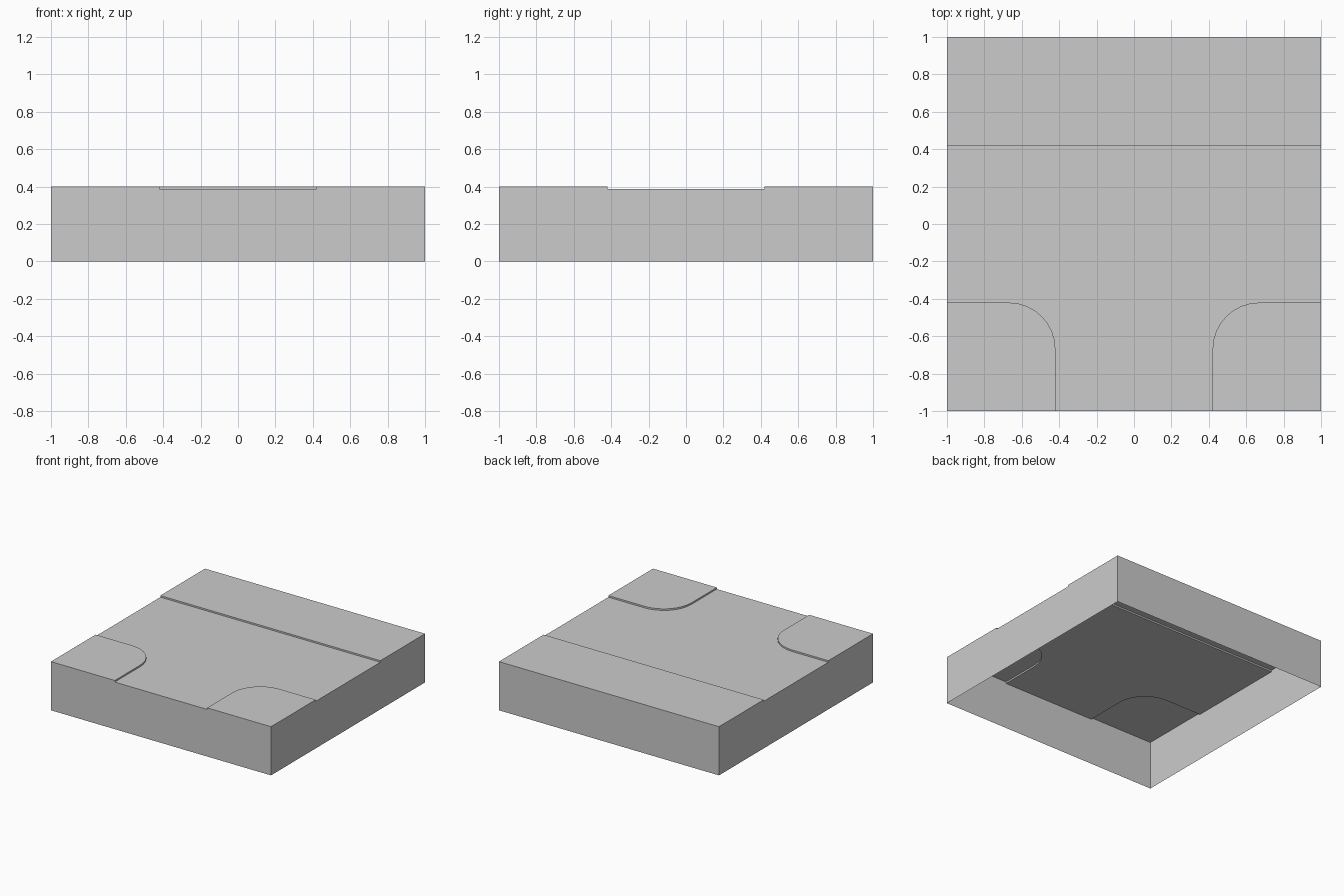
import bpy, bmesh
from math import sin, cos, pi

if "Cube" in bpy.data.objects:
    bpy.data.objects.remove(bpy.data.objects["Cube"])

TOP, ROAD = 0.40, 0.387   # pavement and road heights
W, R, SEG = 0.42, 0.25, 8  # road half width, corner radius, corner steps


def on_rim(a, b):
    return any(abs(a[i]) == 1 and a[i] == b[i] for i in (0, 1))


def sheet(name, pts, z, kerb):
    """Flat top (counter-clockwise outline) with skirts: rim edges drop to the ground,
    inner edges drop to the road when kerb is set."""
    bm = bmesh.new()
    top = [bm.verts.new((x, y, z)) for x, y in pts]
    bm.faces.new(top)
    for i, a in enumerate(pts):
        j = (i + 1) % len(pts)
        b = pts[j]
        if on_rim(a, b):
            low = 0
        elif kerb:
            low = ROAD
        else:
            continue
        va, vb = bm.verts.new((*a, low)), bm.verts.new((*b, low))
        bm.faces.new((va, vb, top[j], top[i]))
    bmesh.ops.remove_doubles(bm, verts=bm.verts, dist=1e-5)
    me = bpy.data.meshes.new(name)
    bm.to_mesh(me)
    bm.free()
    ob = bpy.data.objects.new(name, me)
    bpy.context.collection.objects.link(ob)
    bpy.context.view_layer.objects.active = ob
    bpy.ops.object.select_all(action='DESELECT')
    ob.select_set(True)
    bpy.ops.object.shade_smooth_by_angle(angle=pi / 6)


# Rounded kerb line of the left corner, from the front rim to the left rim
arc = [(-W - R + R * cos(t), -W - R + R * sin(t))
       for t in (pi / 2 * k / SEG for k in range(SEG + 1))]
left = [(-W, -1)] + arc + [(-1, -W)]
right = [(-x, y) for x, y in reversed(left)]  # left rim order mirrored

# Pavements
sheet("left_corner_pavement", left + [(-1, -1)], TOP, True)
sheet("right_corner_pavement", right + [(1, -1)], TOP, True)
sheet("back_pavement", [(-1, W), (1, W), (1, 1), (-1, 1)], TOP, True)

# T-junction road surface
sheet("road", left[::-1] + right[::-1] + [(1, W), (-1, W)], ROAD, False)
